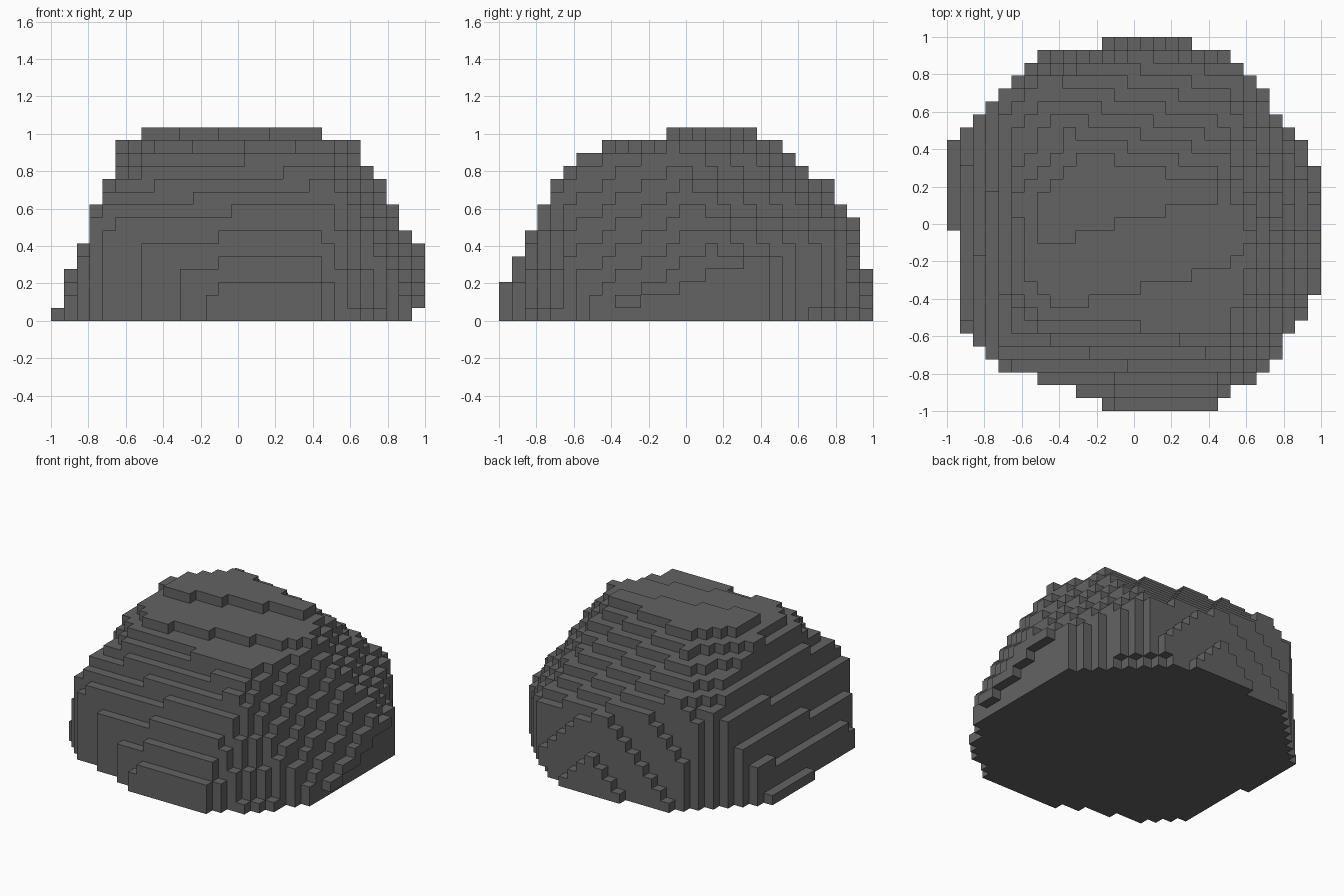
import bpy, bmesh
from mathutils import Vector

cube = bpy.data.objects.get("Cube")
if cube:
    bpy.data.objects.remove(cube, do_unlink=True)

N, LAYERS = 29, 15
S = 2 / N

# Rock facets: a block belongs to the rock when a*x + b*y + c*z <= d for every facet
FACETS = [
    (0.05, -0.185, 1, 0.9962),   # crown, sloping to the front
    (0.2, 0.8, 1, 1.249),        # back shoulder
    (-0.12, -2, 1, 2.112),       # front wall
    (-0.11, -1.3, 1, 1.577),     # front shoulder
    (-1, -1, 1.9, 2.61),         # front right shoulder
    (-2.6, -0.08, 1, 2.546),     # right wall
    (-0.69, -0.07, 1, 1.355),    # right shoulder
    (-1, 1, 0, 1.40),            # back right corner
    (-0.5, 0.4, 1, 1.298),       # back right shoulder
    (-1, 5, 1, 5.02),            # back wall, right half
    (1, 5, 1, 5.16),             # back wall, left half
    (1, 1, 0, 1.40),             # back left corner
    (1, 0.7, 0, 1.19),           # back left corner, side part
    (1, 1.2, -0.8, 1.483),       # back left undercut
    (1, -0.3, 0.5, 1.121),       # left wall, front half
    (1, 0.5, 0.83, 1.38),        # left wall, back half
    (13, 1, -2.4, 12.09),        # left undercut
    (1, -1.1, 0.35, 1.55),       # front left corner
    (1, -0.7, 0, 1.25),          # front left corner, side part
    (-1, -1, 0, 1.46),           # front right corner
    (-0.37, -1, 0, 1.02),        # front right wall
]


def centre(i, j, k):
    return Vector((-1 + (i + 0.5) * S, -1 + (j + 0.5) * S, (k + 0.5) * S))


def inside(p):
    return all(a * p.x + b * p.y + c * p.z <= d for a, b, c, d in FACETS)


blocks = {(i, j, k) for i in range(N) for j in range(N) for k in range(LAYERS)
          if inside(centre(i, j, k))}

# Outer skin of the blocks
bm = bmesh.new()
corners = {}


def corner(key):
    if key not in corners:
        x, y, z = key
        corners[key] = bm.verts.new((-1 + x * S, -1 + y * S, z * S))
    return corners[key]


for block in blocks:
    for axis in range(3):
        for side in (0, 1):
            near = list(block)
            near[axis] += 2 * side - 1
            if tuple(near) in blocks:
                continue
            u, v = (axis + 1) % 3, (axis + 2) % 3
            loop = []
            for du, dv in ((0, 0), (1, 0), (1, 1), (0, 1)):
                key = list(block)
                key[axis] += side
                key[u] += du
                key[v] += dv
                loop.append(corner(tuple(key)))
            bm.faces.new(loop if side else loop[::-1])

# Join flat neighbours into larger faces
bmesh.ops.dissolve_limit(bm, angle_limit=0.01, verts=bm.verts[:], edges=bm.edges[:])
bmesh.ops.triangulate(bm, faces=[f for f in bm.faces if len(f.verts) > 4])

mesh = bpy.data.meshes.new("rock")
bm.to_mesh(mesh)
bm.free()

# Stone colour
stone = bpy.data.materials.new("stone grey")
stone.use_nodes = True
grey = (0.125, 0.125, 0.125, 1)
stone.diffuse_color = grey
stone.node_tree.nodes["Principled BSDF"].inputs["Base Color"].default_value = grey
mesh.materials.append(stone)

rock = bpy.data.objects.new("rock", mesh)
bpy.context.collection.objects.link(rock)
